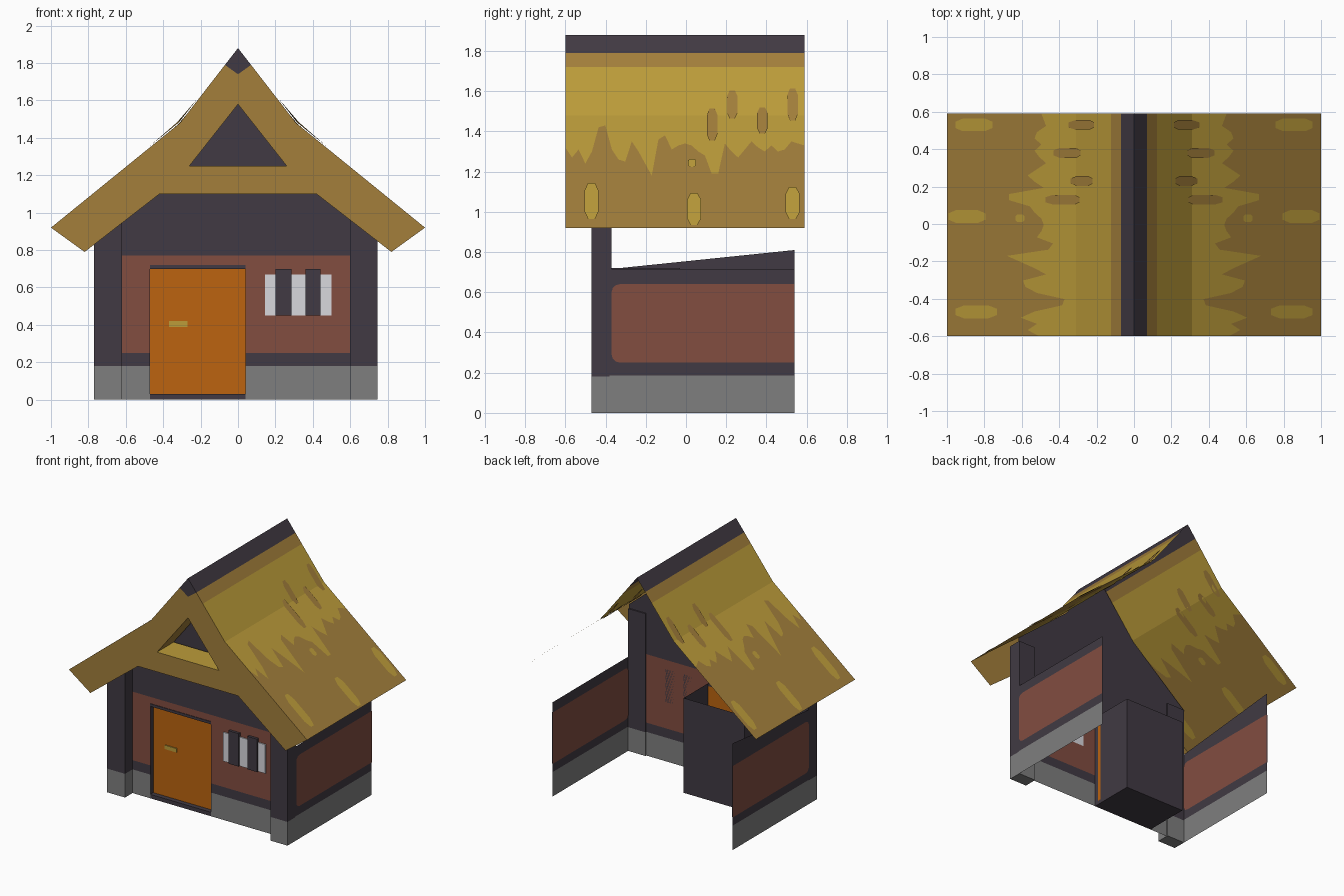
import bpy
import math

cube = bpy.data.objects.get("Cube")
if cube:
    bpy.data.objects.remove(cube, do_unlink=True)


def material(name, rgb):
    """Flat material from an sRGB colour in 0-255."""
    linear = [((c / 255 + 0.055) / 1.055) ** 2.4 for c in rgb] + [1]
    mat = bpy.data.materials.new(name)
    mat.use_nodes = True
    mat.diffuse_color = linear
    bsdf = mat.node_tree.nodes["Principled BSDF"]
    bsdf.inputs["Base Color"].default_value = linear
    bsdf.inputs["Roughness"].default_value = 0.9
    return mat


STRAW = material("light straw", (188, 156, 58))
THATCH = material("brown thatch", (163, 127, 59))
TIMBER = material("dark timber", (65, 58, 67))
BRICK = material("red plaster", (130, 77, 64))
STONE = material("grey stone", (127, 127, 127))
DOOR = material("orange door", (188, 100, 16))
PANE = material("pale window", (216, 216, 222))


def build(name, verts, faces, mats, face_mats=None):
    mesh = bpy.data.meshes.new(name)
    mesh.from_pydata(verts, [], faces)
    for mat in mats:
        mesh.materials.append(mat)
    if face_mats:
        for poly, mat in zip(mesh.polygons, face_mats):
            poly.material_index = mats.index(mat)
    mesh.update()
    obj = bpy.data.objects.new(name, mesh)
    bpy.context.collection.objects.link(obj)
    return obj


def box(name, xs, ys, zs, mat):
    verts = [(x, y, z) for x in xs for y in ys for z in zs]
    faces = [(0, 1, 3, 2), (4, 6, 7, 5), (0, 4, 5, 1),
             (2, 3, 7, 6), (0, 2, 6, 4), (1, 5, 7, 3)]
    return build(name, verts, faces, [mat])


# Shared dimensions
LEFT, RIGHT = 0.745, -0.77
WALL, POST, BACK = -0.38, -0.47, 0.54
EAVE_FRONT, EAVE_BACK = -0.6, 0.59
DOOR_X, DOOR_TOP = (-0.47, 0.04), 0.72
RIDGE, CAP, BEND, EAVE = (0, 1.88), (0.07, 1.79), (0.31, 1.48), (1, 0.92)


def roof_x(z):
    """Half width of the roof at a height."""
    (xa, za), (xb, zb) = (RIDGE, BEND) if z > BEND[1] else (BEND, EAVE)
    return xa + (xb - xa) * (za - z) / (za - zb)


# Thatched roof: one bent sheet per side, with a ragged edge between two straws
ragged = [32, 27, 31, 24, 30, 42, 43, 31, 26, 25, 35, 30, 24, 18, 36, 38, 31, 33, 34,
          33, 30, 28, 19, 19, 34, 30, 27, 31, 35, 32, 30, 33, 30, 31, 35, 34, 33]
bands = [TIMBER, THATCH, STRAW, STRAW, THATCH]
for side, label in ((1, "left"), (-1, "right")):
    verts, faces, colours = [], [], []
    rows = len(bands) + 1
    for i, drop in enumerate(ragged):
        y = EAVE_FRONT + (EAVE_BACK - EAVE_FRONT) * i / (len(ragged) - 1)
        for z in (RIDGE[1], CAP[1], 1.72, BEND[1], 1 + drop / 100, EAVE[1]):
            verts.append((side * roof_x(z), y, z))
    for i in range(len(ragged) - 1):
        for j, band in enumerate(bands):
            a = i * rows + j
            quad = (a, a + 1, a + rows + 1, a + rows)
            faces.append(quad if side < 0 else quad[::-1])
            colours.append(band)
    build(label + "_roof", verts, faces, [TIMBER, THATCH, STRAW], colours)

# Loose straw tufts painted as thin plates on both faces of the roof
tufts = [(0.53, 1.53, 0.08, THATCH), (0.38, 1.45, 0.065, THATCH),
         (0.23, 1.53, 0.07, THATCH), (0.13, 1.43, 0.08, THATCH),
         (-0.47, 1.05, 0.09, STRAW), (0.04, 1.01, 0.08, STRAW),
         (0.53, 1.04, 0.08, STRAW), (0.03, 1.24, 0.02, STRAW)]
for n, (y, z, half, mat) in enumerate(tufts):
    wide = min(half, 0.034 if mat == STRAW else 0.026)
    outline = [(-wide, -0.6), (-wide, 0.6), (-wide / 2, 1), (wide / 2, 1),
               (wide, 0.6), (wide, -0.6), (wide / 2, -1), (-wide / 2, -1)]
    for side in (1, -1):
        for lift in (0.004, -0.004):
            verts = [(side * (roof_x(z + v * half) + lift), y + u, z + v * half + lift)
                     for u, v in outline]
            build(f"straw_tuft_{n}", verts, [range(len(verts))], [mat])

# Front gable board with a triangular opening
half_board = [RIDGE, CAP, (0, 1.74), BEND, EAVE, (0.82, 0.79), (0.42, 1.1),
              (0, 1.1), (0, 1.58), (0.26, 1.25), (0, 1.25)]
board_faces = [(0, 2, 1), (2, 8, 9, 3, 1), (3, 9, 6), (3, 6, 5, 4), (9, 10, 7, 6)]
for side, label in ((1, "left"), (-1, "right")):
    verts = [(side * x, EAVE_FRONT, z) for x, z in half_board]
    faces = [f if side > 0 else f[::-1] for f in board_faces]
    build(label + "_gable_board", verts, faces, [THATCH, TIMBER],
          [TIMBER] + [THATCH] * 4)

# Reveal of the opening
hole = [(-0.26, 1.25), (0.26, 1.25), (0, 1.58)]
verts = [(x, y, z) for y in (EAVE_FRONT, WALL - 0.02) for x, z in hole]
build("gable_reveal", verts, [(0, 1, 4, 3), (1, 2, 5, 4), (2, 0, 3, 5)],
      [STRAW, THATCH], [STRAW, THATCH, THATCH])

# Front wall in horizontal bands, leaving the doorway free
xs = [RIGHT, *DOOR_X, LEFT]
levels = [0, 0.18, 0.25, DOOR_TOP, 0.77]
layers = [STONE, TIMBER, BRICK, BRICK]
verts = [(x, WALL, z) for z in levels for x in xs]
faces, colours = [], []
for row, mat in enumerate(layers):
    for col in range(3):
        if col == 1 and levels[row] < DOOR_TOP:
            continue
        a = row * 4 + col
        faces.append((a, a + 1, a + 5, a + 4))
        colours.append(mat)
build("front_wall", verts, faces, [STONE, TIMBER, BRICK], colours)

# Dark gable wall under the roof
gable = [(RIGHT, 0.77), (LEFT, 0.77), (LEFT, 1.11), (0.31, 1.47),
         (0, 1.86), (-0.31, 1.47), (RIGHT, 1.09)]
build("gable_wall", [(x, WALL, z) for x, z in gable], [range(len(gable))], [TIMBER])

# Side walls: stone foot, timber frame and a panel rounded at its front corners
radius, front, low, high = 0.04, -0.37, 0.25, 0.64
for x, top, label in ((LEFT, 0.715, "left"), (RIGHT, 0.81, "right")):
    rim = [(WALL, 0), (BACK, 0), (BACK, 0.185), (WALL, 0.185), (BACK, top), (WALL, 0.715)]
    build(label + "_wall", [(x, y, z) for y, z in rim],
          [(0, 1, 2, 3), (3, 2, 4, 5)], [STONE, TIMBER], [STONE, TIMBER])
    panel = [(BACK, low), (BACK, high)]
    for centre, start in ((high - radius, 90), (low + radius, 180)):
        for step in range(4):
            angle = math.radians(start + step * 30)
            panel.append((front + radius + radius * math.cos(angle),
                          centre + radius * math.sin(angle)))
    for lift in (0.004, -0.004):
        build(label + "_wall_panel", [(x + lift, y, z) for y, z in panel],
              [range(len(panel))], [BRICK])

# Corner posts on stone feet
for span, label in (((0.6, LEFT), "left"), ((RIGHT, -0.62), "right")):
    box(label + "_post_foot", span, (POST, front), (0, 0.18), STONE)
    box(label + "_post", span, (POST, front), (0.18, 1.08), TIMBER)

# Recessed door with its frame and handle
x0, x1 = DOOR_X
box("door", (x0, x1), (-0.345, -0.32), (0.03, 0.7), DOOR)
box("door_handle", (-0.37, -0.27), (-0.352, -0.345), (0.39, 0.42), STRAW)
box("door_lintel", (x0, x1), (WALL - 0.004, -0.32), (0.7, DOOR_TOP), TIMBER)
box("door_sill", (x0, x1), (WALL, -0.32), (0, 0.03), TIMBER)
for x, label in ((x0, "right"), (x1, "left")):
    build(label + "_door_jamb",
          [(x, WALL, 0), (x, -0.345, 0), (x, -0.345, DOOR_TOP), (x, WALL, DOOR_TOP)],
          [(0, 1, 2, 3)], [TIMBER])

# Open-topped porch box behind the door
inner, outer = -0.32, -0.03
verts = [(x, y, z) for z in (0, DOOR_TOP)
         for x, y in ((x0, inner), (x0, outer), (x1, outer), (x1, inner))]
build("porch_box", verts, [(0, 1, 5, 4), (1, 2, 6, 5), (2, 3, 7, 6), (0, 3, 2, 1)],
      [TIMBER])

# Window with two dark bars
box("window_pane", (0.145, 0.5), (WALL - 0.008, WALL), (0.45, 0.67), PANE)
for span in ((0.2, 0.285), (0.36, 0.44)):
    box("window_bar", span, (WALL - 0.02, WALL), (0.45, 0.7), TIMBER)
